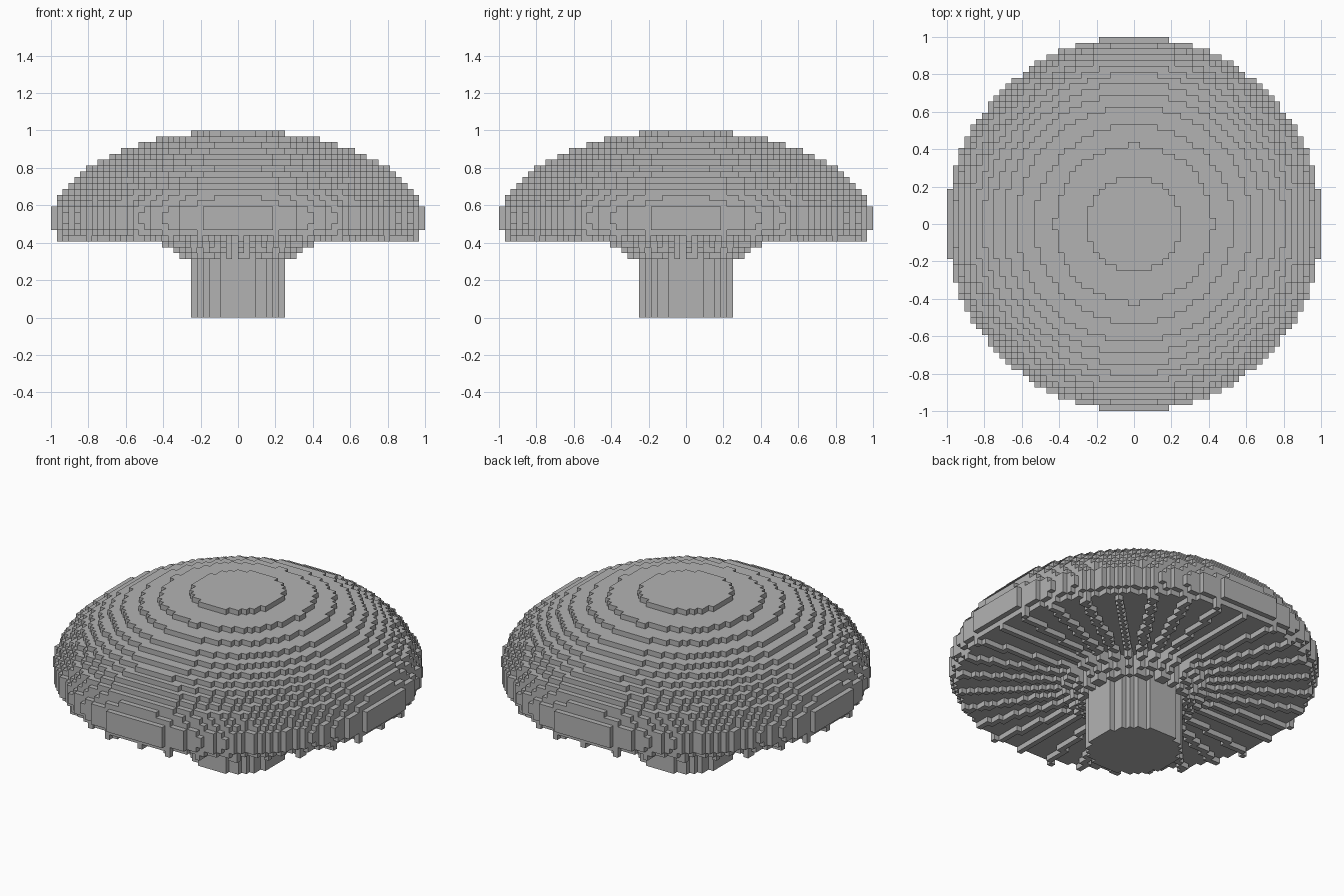
import bpy, bmesh, math
from mathutils import Vector

cube = bpy.data.objects.get("Cube")
if cube:
    bpy.data.objects.remove(cube, do_unlink=True)

V = 1 / 32        # edge of one block
HALF = 32         # blocks from the axis to the rim

grey = bpy.data.materials.new("plain grey")
grey.use_nodes = True
COLOUR = (0.45, 0.45, 0.45, 1)
grey.diffuse_color = COLOUR
grey.node_tree.nodes["Principled BSDF"].inputs["Base Color"].default_value = COLOUR


def disc(radius, layer):
    """Blocks of one layer whose centres lie inside a circle."""
    span = range(-HALF, HALF)
    return {(i, j, layer) for i in span for j in span
            if math.hypot(i + 0.5, j + 0.5) * V <= radius}


def build(name, cells):
    """Make a blocky object from the exposed sides of its cells."""
    bm = bmesh.new()
    verts = {}

    def corner(p):
        key = tuple(p)
        if key not in verts:
            verts[key] = bm.verts.new(Vector(key) * V)
        return verts[key]

    for cell in cells:
        for axis in range(3):
            for side in (0, 1):
                near = list(cell)
                near[axis] += 2 * side - 1
                if tuple(near) in cells:
                    continue
                u, w = (axis + 1) % 3, (axis + 2) % 3
                ring = []
                for du, dw in ((0, 0), (1, 0), (1, 1), (0, 1)):
                    p = list(cell)
                    p[axis] += side
                    p[u] += du
                    p[w] += dw
                    ring.append(corner(p))
                bm.faces.new(ring if side else ring[::-1])
    mesh = bpy.data.meshes.new(name)
    bm.to_mesh(mesh)
    bm.free()
    mesh.materials.append(grey)
    obj = bpy.data.objects.new(name, mesh)
    bpy.context.collection.objects.link(obj)
    return obj


# Domed cap: one radius per layer, from the flat underside to the crown
CAP_BASE = 14
cap_radii = [0.975, 1.0, 1.003, 1.003, 1.0, 0.977, 0.963, 0.945, 0.915, 0.885,
             0.849, 0.807, 0.758, 0.7, 0.629, 0.531, 0.4235, 0.25]
cap_radii[0] = 0.978
cap = set()
for n, radius in enumerate(cap_radii):
    cap |= disc(radius, CAP_BASE + n)
build("cap", cap)

# Stem: straight round column up into the cap
stem = set()
for layer in range(CAP_BASE):
    stem |= disc(0.25, layer)
build("stem", stem)

# Gills: thin radial ridges that get deeper next to the stem
GILLS = 32
gill_reach = {13: 0.968, 12: 0.39, 11: 0.34, 10: 0.3}
gills = set()
for g in range(GILLS):
    angle = math.tau * g / GILLS
    for layer, reach in gill_reach.items():
        r = 0.22
        while r < reach:
            gills.add((math.floor(r * math.cos(angle) / V + 1e-6),
                       math.floor(r * math.sin(angle) / V + 1e-6), layer))
            r += V / 4
build("gills", gills - stem)
